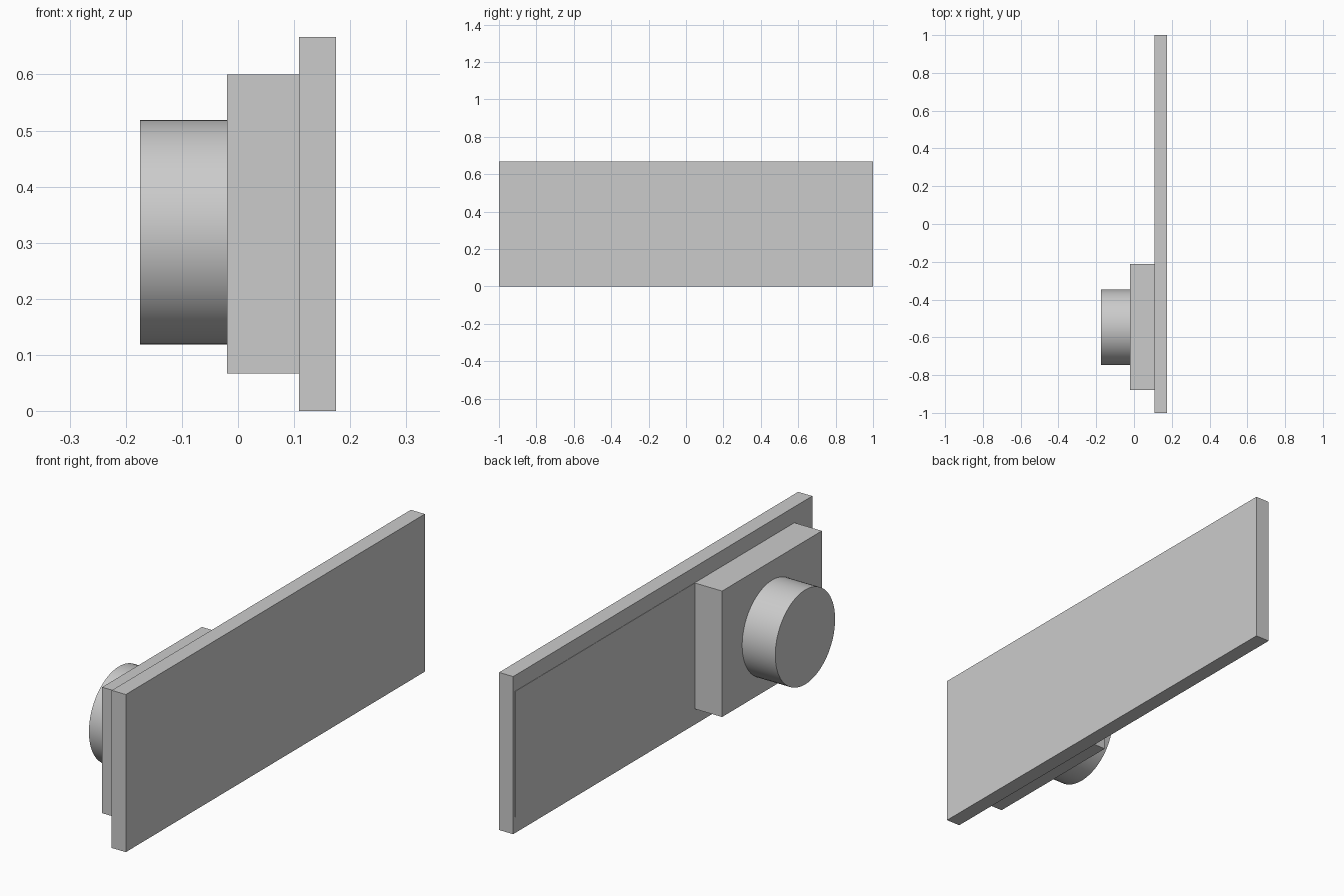
import bpy
from math import pi

if "Cube" in bpy.data.objects:
    bpy.data.objects.remove(bpy.data.objects["Cube"])


def box(name, x, y, z):
    """Box from (min, max) ranges on each axis."""
    ranges = (x, y, z)
    bpy.ops.mesh.primitive_cube_add(size=1, location=[(a + b) / 2 for a, b in ranges])
    ob = bpy.context.object
    ob.name = name
    ob.scale = [b - a for a, b in ranges]
    bpy.ops.object.transform_apply(location=False, rotation=False, scale=True)
    return ob


# Long upright plate
box("back_plate", (0.109, 0.175), (-1, 1), (0, 0.667))

# Thin panel, almost flush with the plate's rear face
box("thin_panel", (0.1075, 0.112), (-0.213, 0.987), (0.067, 0.6))

# Raised block carrying the knob
box("mount_block", (-0.02, 0.109), (-0.88, -0.213), (0.067, 0.6))

# Round knob
bpy.ops.mesh.primitive_cylinder_add(vertices=64, radius=0.2, depth=0.155,
                                    location=(-0.0975, -0.547, 0.319),
                                    rotation=(0, pi / 2, 0))
knob = bpy.context.object
knob.name = "round_knob"
bpy.ops.object.shade_smooth_by_angle()
